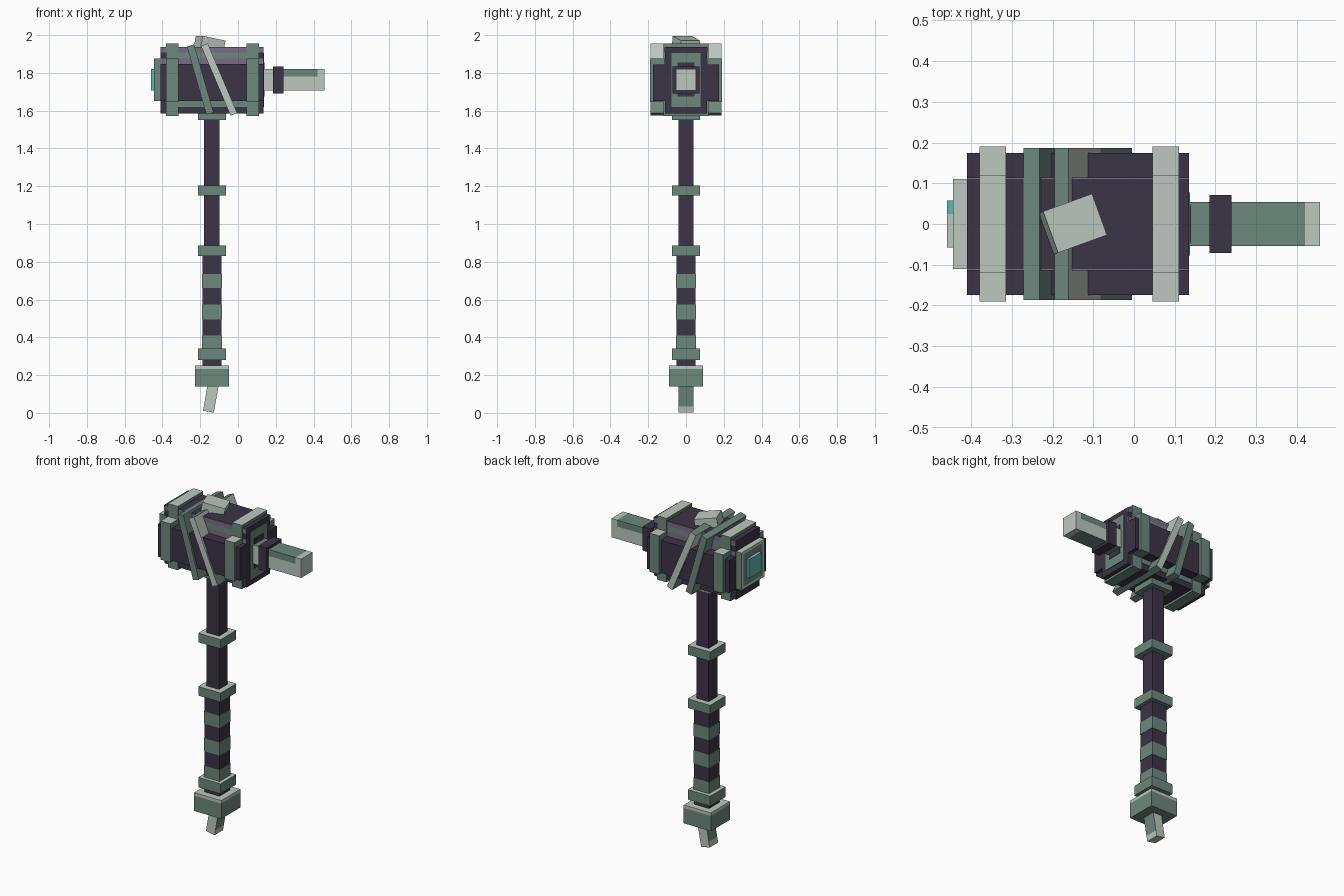
import bpy
import bmesh
from math import radians
from mathutils import Vector, Euler

cube = bpy.data.objects.get("Cube")
if cube:
    bpy.data.objects.remove(cube, do_unlink=True)


def material(name, hex_code):
    """Flat material from an sRGB hex code, stored as linear values."""
    srgb = [int(hex_code[i:i + 2], 16) / 255 for i in (0, 2, 4)]
    colour = [((c + 0.055) / 1.055) ** 2.4 for c in srgb] + [1]
    mat = bpy.data.materials.new(name)
    mat.use_nodes = True
    mat.diffuse_color = colour
    mat.node_tree.nodes["Principled BSDF"].inputs["Base Color"].default_value = colour
    return mat


DARK = material("dark_plum", "3c3446")
PURPLE = material("dusty_purple", "7a6c86")
GREEN = material("sage_green", "6c887d")
LIGHT = material("pale_green", "bcc8bf")
TEAL = material("teal_gem", "5fb8b0")


def block(name, centre, size, mats, rule=None, cuts=(), tilt=0, turn=0):
    """Box with optional plane cuts (axis, local offset) and a colour rule."""
    bm = bmesh.new()
    bmesh.ops.create_cube(bm, size=1)
    bmesh.ops.scale(bm, vec=Vector(size), verts=bm.verts)
    for axis, offset in cuts:
        normal = Vector([float(i == axis) for i in range(3)])
        bmesh.ops.bisect_plane(bm, geom=bm.verts[:] + bm.edges[:] + bm.faces[:],
                               plane_co=normal * offset, plane_no=normal)
    bm.normal_update()
    if rule:
        for face in bm.faces:
            face.material_index = int(rule(face.normal, face.calc_center_median()))
    mesh = bpy.data.meshes.new(name)
    bm.to_mesh(mesh)
    bm.free()
    for mat in mats:
        mesh.materials.append(mat)
    obj = bpy.data.objects.new(name, mesh)
    obj.location = centre
    obj.rotation_euler = Euler((0, radians(tilt), radians(turn)))
    bpy.context.collection.objects.link(obj)
    return obj


def span(name, x, y, z, mats, rule=None, cuts=()):
    """Box given by its x range, half width in y and z range."""
    return block(name, ((x[0] + x[1]) / 2, 0, (z[0] + z[1]) / 2),
                 (x[1] - x[0], 2 * y, z[1] - z[0]), mats, rule, cuts)


def upward(normal, centre):
    return normal.z > 0.5


# Handle and striped grip
HX = -0.138
span("handle_shaft", (HX - 0.041, HX + 0.041), 0.041, (0.8, 1.6), [DARK])
span("handle_grip", (HX - 0.05, HX + 0.05), 0.05, (0.22, 0.84), [DARK])
for i, (low, high) in enumerate([(0.34, 0.41), (0.495, 0.575), (0.66, 0.735)]):
    span(f"grip_stripe_{i}", (HX - 0.052, HX + 0.052), 0.052, (low, high), [GREEN])

# Handle rings
for i, (low, high) in enumerate([(0.28, 0.34), (0.83, 0.885), (1.15, 1.205), (1.55, 1.6)]):
    span(f"handle_ring_{i}", (HX - 0.074, HX + 0.074), 0.074, (low, high),
         [GREEN, LIGHT], upward)

# Pommel with a pale upper rim and a slanted prong
span("pommel", (HX - 0.09, HX + 0.09), 0.09, (0.14, 0.25), [GREEN, LIGHT],
     lambda n, c: n.z > 0.5 or (n.z > -0.5 and c.z > 0.035), cuts=[(2, 0.037)])
block("pommel_prong", (-0.14, 0, 0.1), (0.058, 0.08, 0.19), [LIGHT, GREEN],
      lambda n, c: abs(n.x) > 0.5 and c.z > -0.06, cuts=[(2, -0.062)], tilt=10)

# Stepped hammer head
HEAD = (-0.41, 0.135)
span("head_core", HEAD, 0.11, (1.585, 1.937), [DARK])
span("head_sides", HEAD, 0.175, (1.65, 1.845), [DARK])

# Painted lines along the steps of the head
INNER = (-0.315, 0.045)
for name, x, low, high, mat in [
        ("upper_edge_line", HEAD, 1.907, 1.936, PURPLE),
        ("upper_green_line", INNER, 1.875, 1.907, GREEN),
        ("step_line", HEAD, 1.846, 1.875, PURPLE),
        ("lower_green_line", INNER, 1.62, 1.65, GREEN)]:
    for side, y in (("front", -0.111), ("back", 0.111)):
        block(f"{name}_{side}", ((x[0] + x[1]) / 2, y, (low + high) / 2),
              (x[1] - x[0], 0.006, high - low), [mat])

# Stepped bands around the head
for name, x in (("right_band", (-0.38, -0.315)), ("left_band", (0.045, 0.11))):
    span(name + "_core", x, 0.12, (1.572, 1.955), [GREEN, LIGHT], upward)
    span(name + "_sides", x, 0.19, (1.645, 1.877), [GREEN, LIGHT], upward)

# Slanted straps
block("green_strap", (-0.2, 0, 1.765), (0.04, 0.374, 0.375), [GREEN], tilt=-16)
block("pale_strap", (-0.1, 0, 1.765), (0.038, 0.374, 0.4), [GREEN, LIGHT],
      lambda n, c: abs(n.y) > 0.5 or (abs(n.x) > 0.5 and c.z > 0),
      cuts=[(2, 0)], tilt=-23)

# Knot block on top
block("strap_knot", (-0.15, 0, 1.954), (0.13, 0.108, 0.06), [LIGHT], tilt=11, turn=20)

# Striking plate with a gem on the right end
span("striking_plate", (-0.445, -0.4), 0.11, (1.65, 1.875), [GREEN, LIGHT],
     lambda n, c: n.z > 0.5 or (n.x < -0.5 and (abs(c.y) > 0.09 or abs(c.z) > 0.095)),
     cuts=[(1, 0.092), (1, -0.092), (2, 0.097), (2, -0.097)])
span("gem", (-0.46, -0.44), 0.058, (1.707, 1.82), [TEAL, LIGHT],
     lambda n, c: n.z > 0.5 and c.y < 0.02, cuts=[(1, 0.025)])

# Painted frame on the left end
span("end_frame", (0.13, 0.138), 0.077, (1.62, 1.905), [GREEN])
span("end_frame_centre", (0.132, 0.14), 0.045, (1.675, 1.855), [DARK])

# Spike with a pale tip and a dark collar
span("spike", (0.13, 0.457), 0.054, (1.707, 1.82), [GREEN, LIGHT],
     lambda n, c: n.x > 0.5 or c.x > 0.127 or (
         abs(n.y) > 0.5 and (c.z < 0.015 or c.x < -0.1)),
     cuts=[(0, 0.127), (0, -0.1), (2, 0.018)])
span("spike_collar", (0.185, 0.24), 0.071, (1.692, 1.835), [DARK])
